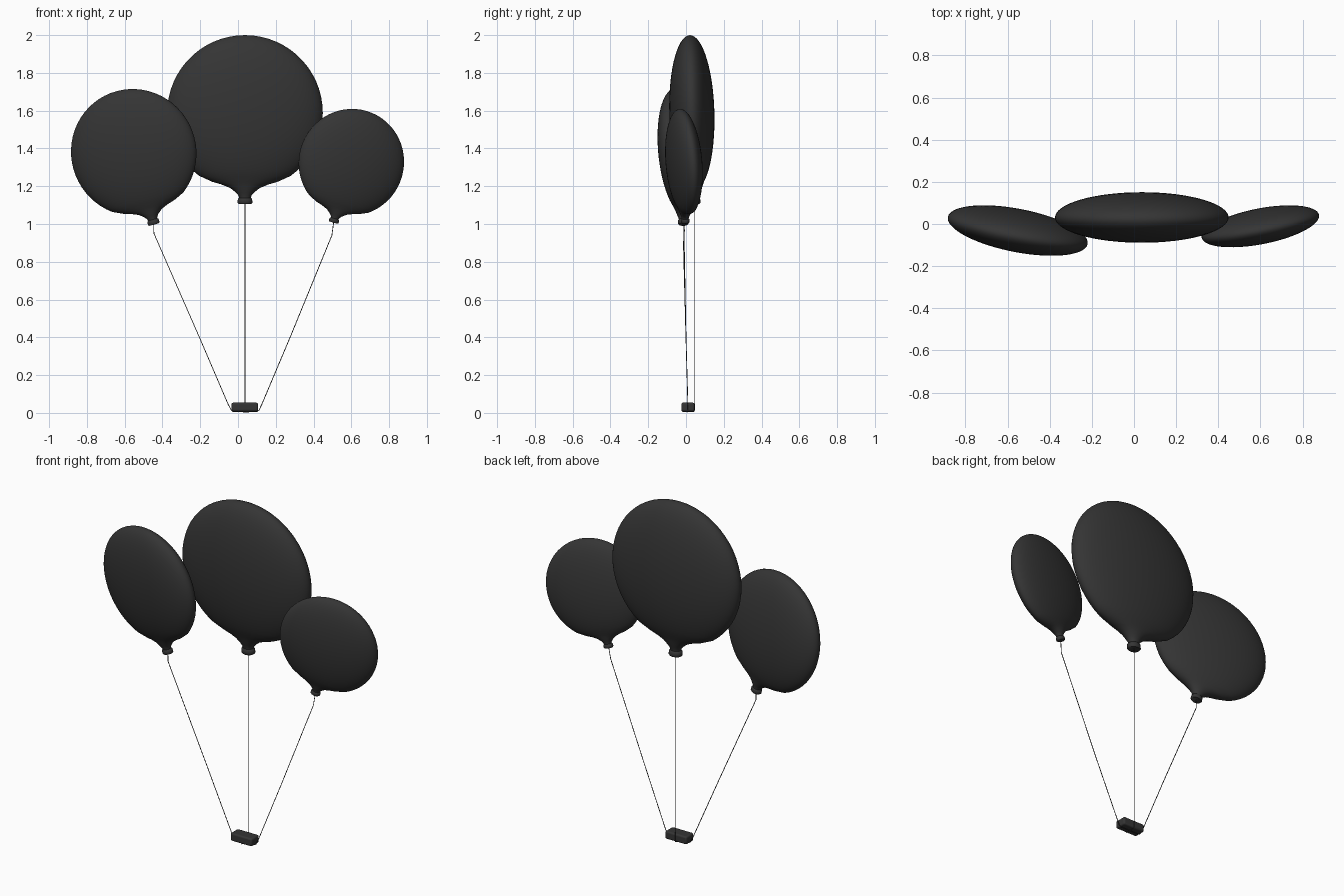
import bpy, bmesh, math
from mathutils import Matrix, Vector

if "Cube" in bpy.data.objects:
    bpy.data.objects.remove(bpy.data.objects["Cube"])

mat = bpy.data.materials.new("charcoal")
mat.diffuse_color = (0.035, 0.035, 0.035, 1)
mat.use_nodes = True
mat.node_tree.nodes["Principled BSDF"].inputs["Base Color"].default_value = mat.diffuse_color

# Unit balloon profile: radius, depth ratio, height (circle, then flared neck with rolled lip)
PROFILE = [(math.sin(math.radians(a)), 0.29, math.cos(math.radians(a))) for a in range(6, 150, 6)]
PROFILE += [(0.42, 0.32, -0.885), (0.30, 0.40, -0.92), (0.19, 0.55, -0.965), (0.12, 0.72, -1.02),
            (0.085, 0.82, -1.06), (0.075, 0.85, -1.09), (0.092, 0.85, -1.105),
            (0.095, 0.85, -1.155), (0.082, 0.85, -1.17)]
SEGS = 64


def balloon(name, centre, radius, tilt, pitch, yaw):
    bm = bmesh.new()
    rings = []
    for r, d, z in PROFILE:
        rings.append([bm.verts.new((r * math.cos(t), r * d * math.sin(t), z))
                      for t in (2 * math.pi * i / SEGS for i in range(SEGS))])
    for a, b in zip(rings, rings[1:]):
        for i in range(SEGS):
            j = (i + 1) % SEGS
            bm.faces.new((a[i], b[i], b[j], a[j]))
    top = bm.verts.new((0, 0, 1))
    for i in range(SEGS):
        bm.faces.new((top, rings[0][i], rings[0][(i + 1) % SEGS]))
    bm.faces.new(rings[-1][::-1])
    rot = lambda deg, ax: Matrix.Rotation(math.radians(deg), 4, ax)
    m = (Matrix.Translation(centre) @ rot(yaw, 'Z') @ rot(pitch, 'X')
         @ rot(tilt, 'Y') @ Matrix.Scale(radius, 4))
    bm.transform(m)
    bmesh.ops.recalc_face_normals(bm, faces=bm.faces)
    me = bpy.data.meshes.new(name)
    bm.to_mesh(me)
    bm.free()
    me.materials.append(mat)
    ob = bpy.data.objects.new(name, me)
    bpy.context.collection.objects.link(ob)
    bpy.context.view_layer.objects.active = ob
    ob.select_set(True)
    bpy.ops.object.shade_smooth_by_angle(angle=math.radians(50))
    ob.select_set(False)
    return m @ Vector((0, 0, -1.15))


def string(name, points):
    cu = bpy.data.curves.new(name, 'CURVE')
    cu.dimensions = '3D'
    cu.bevel_depth = 0.002
    cu.bevel_resolution = 1
    cu.use_fill_caps = True
    sp = cu.splines.new('POLY')
    sp.points.add(len(points) - 1)
    for p, co in zip(sp.points, points):
        p.co = (*co, 1)
    cu.materials.append(mat)
    bpy.context.collection.objects.link(bpy.data.objects.new(name, cu))


# Three balloons
neck_c = balloon("centre_balloon", (0.037, 0.031, 1.588), 0.412, 0, 1.5, 0)
neck_l = balloon("left_balloon", (-0.552, -0.031, 1.378), 0.338, -15, 5.5, -11)
neck_r = balloon("right_balloon", (0.6, -0.011, 1.326), 0.284, 16, 4.5, 11)

# Strings, wrapped under the weight
string("centre_string", [neck_c, (0.037, 0.047, 1.08), (0.037, 0.047, 0.012),
                         (0.037, 0.04, 0.006), (0.037, -0.02, 0.006)])
string("left_string", [neck_l, (-0.445, -0.015, 0.95), (-0.2, 0, 0.39), (-0.052, 0.01, 0.045),
                       (-0.036, 0.01, 0.014), (-0.026, 0.01, 0.006), (0.037, 0.01, 0.005)])
string("right_string", [neck_r, (0.497, -0.01, 0.94), (0.28, 0, 0.41), (0.126, 0.01, 0.045),
                        (0.111, 0.01, 0.014), (0.1, 0.01, 0.006), (0.037, 0.01, 0.005)])

# Weight block
bpy.ops.mesh.primitive_cube_add(size=1, location=(0.036, 0.01, 0.031))
weight = bpy.context.object
weight.name = "weight"
weight.scale = (0.14, 0.07, 0.046)
bpy.ops.object.transform_apply(location=False, rotation=False, scale=True)
bev = weight.modifiers.new("bevel", 'BEVEL')
bev.width = 0.009
bev.segments = 3
weight.data.materials.append(mat)
bpy.ops.object.shade_smooth_by_angle(angle=math.radians(40))
